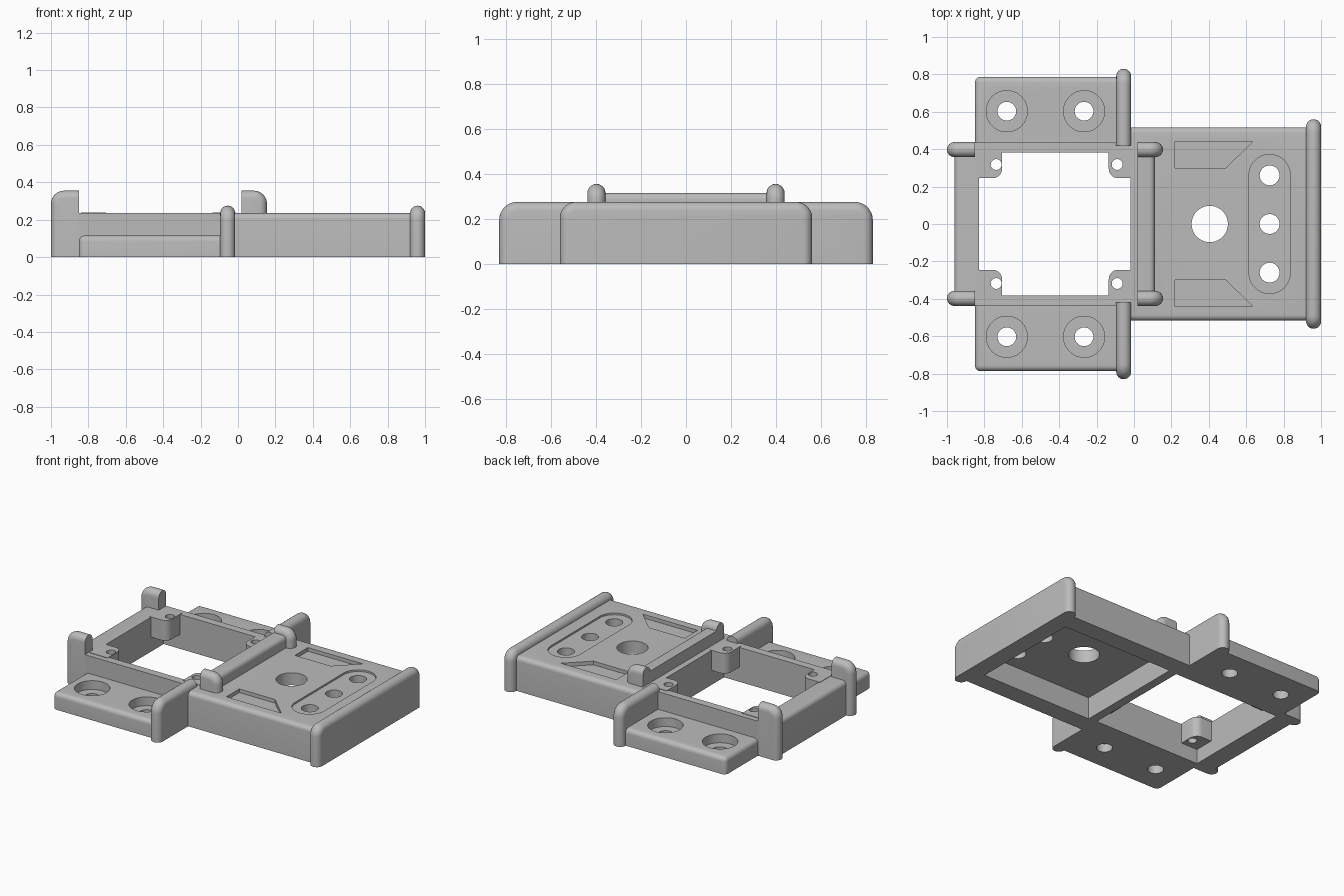
import bpy, bmesh
from math import sin, cos, pi, radians
from mathutils import Matrix

cube = bpy.data.objects.get("Cube")
if cube:
    bpy.data.objects.remove(cube, do_unlink=True)

GREY = (0.5, 0.5, 0.5, 1)
grey = bpy.data.materials.new("plain_grey")
grey.use_nodes = True
grey.diffuse_color = GREY
grey.node_tree.nodes["Principled BSDF"].inputs["Base Color"].default_value = GREY

TOP = 0.235        # deck height
EAR_TOP = 0.115    # side tab height
BIG = 0.5


def finish(bm, name):
    bmesh.ops.recalc_face_normals(bm, faces=bm.faces)
    mesh = bpy.data.meshes.new(name)
    bm.to_mesh(mesh)
    bm.free()
    mesh.materials.append(grey)
    ob = bpy.data.objects.new(name, mesh)
    bpy.context.collection.objects.link(ob)
    return ob


def box(name, x, y, z, radius=0, rounded=None):
    """Box from ranges; edges whose midpoint passes the test are rounded."""
    x, y = sorted(x), sorted(y)
    bm = bmesh.new()
    bmesh.ops.create_cube(bm, size=1)
    for v in bm.verts:
        v.co = [r[0] if c < 0 else r[1] for c, r in zip(v.co, (x, y, z))]
    if rounded:
        edges = [e for e in bm.edges if rounded((e.verts[0].co + e.verts[1].co) / 2)]
        bmesh.ops.bevel(bm, geom=edges, offset=radius, segments=6,
                        profile=0.5, affect='EDGES')
    return finish(bm, name)


def prism(name, points, z0, z1):
    bm = bmesh.new()
    low = [bm.verts.new((px, py, z0)) for px, py in points]
    high = [bm.verts.new((px, py, z1)) for px, py in points]
    bm.faces.new(low)
    bm.faces.new(high)
    n = len(points)
    for i in range(n):
        j = (i + 1) % n
        bm.faces.new((low[i], low[j], high[j], high[i]))
    return finish(bm, name)


def drill(x, y, r, z0=-BIG, z1=BIG, stretch=0):
    """Round cutter, or a slot along y when stretched."""
    pts = []
    for i in range(48):
        a = 2 * pi * (i + 0.5) / 48
        pts.append((x + r * cos(a), y + r * sin(a) + (stretch if a < pi else -stretch)))
    return prism("cutter", pts, z0, z1)


def cut(ob, *cutters):
    for c in cutters:
        m = ob.modifiers.new("cut", 'BOOLEAN')
        m.object, m.operation, m.solver = c, 'DIFFERENCE', 'EXACT'
    deps = bpy.context.evaluated_depsgraph_get()
    mesh = bpy.data.meshes.new_from_object(ob.evaluated_get(deps))
    ob.modifiers.clear()
    ob.data = mesh
    for c in cutters:
        bpy.data.objects.remove(c, do_unlink=True)


def rail(name, a0, a1, z0, z1, corner, place, flat_start=False, width=0.08):
    """Upright bar along local x with a half-round top and ends."""
    r, steps, arc = width / 2, 12, 8
    bm = bmesh.new()
    rings = []
    for k in range(steps + 1):
        t = -pi / 2 + pi * k / steps
        d = r * (1 - cos(t))
        c = corner - d
        end, top = a1 - d, z1 - d
        start = a0 if flat_start else a0 + d
        pts = [(start, z0), (end, z0)]
        pts += [(end - c + c * cos(u), top - c + c * sin(u))
                for u in (pi / 2 * i / arc for i in range(arc + 1))]
        if flat_start:
            pts.append((start, top))
        else:
            pts += [(start + c - c * sin(u), top - c + c * cos(u))
                    for u in (pi / 2 * i / arc for i in range(arc + 1))]
        rings.append([bm.verts.new((px, r * sin(t), pz)) for px, pz in pts])
    bm.faces.new(rings[0])
    bm.faces.new(rings[-1])
    for p, q in zip(rings, rings[1:]):
        for i in range(len(p)):
            j = (i + 1) % len(p)
            bm.faces.new((p[i], p[j], q[j], q[i]))
    bm.transform(place)
    return finish(bm, name)


def turned(x, y, angle):
    return Matrix.Translation((x, y, 0)) @ Matrix.Rotation(radians(angle), 4, 'Z')


parts = []

# Main deck: hollow underneath, with shallow recesses and through holes
deck = box("main_deck", (-0.02, 0.96), (-0.517, 0.517), (0, TOP), 0.03,
           lambda m: m.z > 0.2 and abs(m.y) > 0.5)
cut(deck, box("cutter", (0.04, 0.88), (-0.39, 0.39), (-0.1, 0.15)))
cut(deck, drill(0.725, 0, 0.11, TOP - 0.012, BIG, 0.262))
cut(deck, drill(0.405, 0, 0.097), *[drill(0.725, y, 0.053) for y in (-0.26, 0, 0.26)])
for s in (-1, 1):
    outline = [(0.22, s * 0.44), (0.635, s * 0.44), (0.49, s * 0.30), (0.22, s * 0.30)]
    cut(deck, prism("cutter", outline, TOP - 0.025, BIG))
parts.append(deck)

# End rail across the deck
parts.append(rail("end_rail", -0.56, 0.56, 0, 0.275, 0.07, turned(0.96, 0, 90)))

# Open frame
frame = box("open_frame", (-0.96, -0.02), (-0.437, 0.437), (0, TOP), 0.03,
            lambda m: m.z > 0.2 and m.x < -0.9)
cut(frame, box("cutter", (-0.83, 0.1), (-0.383, 0.383), (-BIG, BIG)))
parts.append(frame)

# Ridge between the frame and the deck recesses
parts.append(box("cross_ridge", (0.02, 0.112), (-0.40, 0.40), (0.2, 0.315), 0.03,
                 lambda m: m.z > 0.3 and m.x > 0.1))

for s, side in ((-1, "right"), (1, "left")):
    # Corner posts at both ends of the frame
    parts.append(rail(f"outer_post_{side}", 0, 0.15, 0, 0.355, 0.07,
                      turned(-0.85, s * 0.398, 180), True))
    parts.append(rail(f"inner_post_{side}", 0, 0.135, 0.2, 0.355, 0.07,
                      turned(0.02, s * 0.398, 0), True))

    # Side tabs with counterbored screw holes
    tab = box(f"side_tab_{side}", (-0.85, -0.02), (s * 0.437, s * 0.787), (0, EAR_TOP), 0.03,
              lambda m: (m.x < -0.8 and abs(m.y) > 0.5 and m.z > 0.05)
              or (abs(m.y) > 0.75 and m.z > 0.1))
    for x in (-0.68, -0.267):
        cut(tab, drill(x, s * 0.603, 0.11, 0.055, BIG))
        cut(tab, drill(x, s * 0.603, 0.05))
    parts.append(tab)
    parts.append(rail(f"tab_rail_{side}", 0, 0.41, 0, 0.275, 0.08,
                      turned(-0.055, s * 0.42, s * 90), True))

    # Screw bosses in the opening corners
    for x0, x1, hole, end in ((-0.84, -0.705, -0.737, "outer"), (-0.01, -0.135, -0.09, "inner")):
        boss = box(f"screw_boss_{end}_{side}", (x0, x1), (s * 0.40, s * 0.245), (0.1, TOP + 0.003),
                   0.05, lambda m: abs(m.x - x1) < 0.01 and abs(m.y - s * 0.245) < 0.01)
        cut(boss, drill(hole, s * 0.318, 0.029))
        parts.append(boss)

# Smooth the rounded surfaces, keep the hard edges
bpy.ops.object.select_all(action='DESELECT')
for ob in parts:
    ob.select_set(True)
bpy.context.view_layer.objects.active = deck
bpy.ops.object.shade_smooth_by_angle(angle=radians(30))
